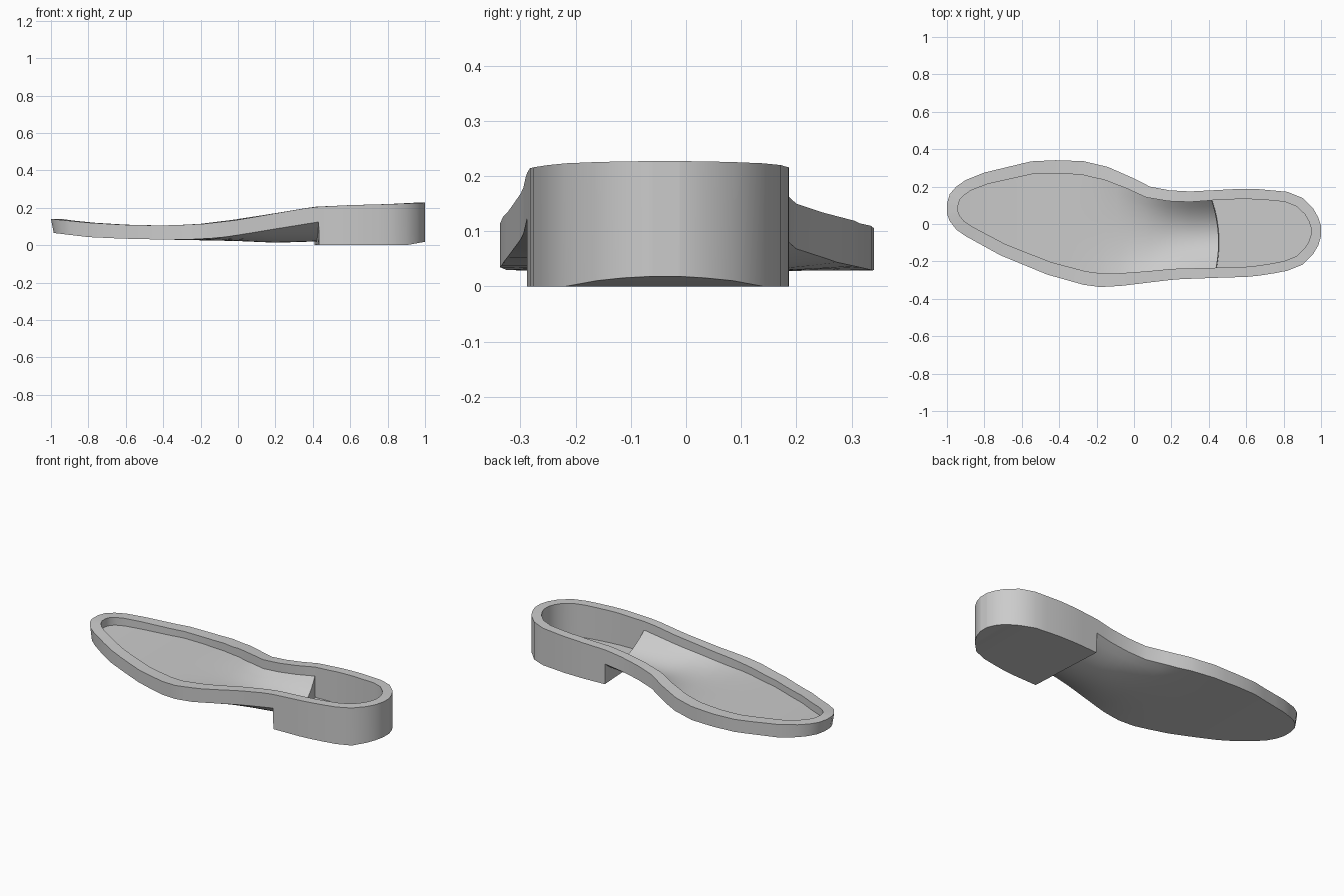
import bpy, bmesh
from mathutils import Vector

if "Cube" in bpy.data.objects:
    bpy.data.objects.remove(bpy.data.objects["Cube"])

K = 12        # divisions across the sole


def interp(table, x):
    if x <= table[0][0]:
        return table[0][1]
    for (x0, y0), (x1, y1) in zip(table, table[1:]):
        if x <= x1:
            return y0 + (y1 - y0) * (x - x0) / (x1 - x0)
    return table[-1][1]


# Plan outline (inner-foot side and outer-foot side) and height profiles along x
HI = [(-1, .11), (-.985, .16), (-.95, .2), (-.9, .235), (-.8, .275), (-.55, .335), (-.42, .341),
      (-.27, .336), (-.14, .305), (-.01, .248), (.085, .2), (.19, .18), (.3, .174), (.55, .187),
      (.67, .186), (.82, .172), (.9, .14), (.957, .085), (.985, .035), (1, -.01)]
LO = [(-1, .055), (-.985, .015), (-.95, -.03), (-.9, -.065), (-.715, -.167), (-.465, -.27),
      (-.27, -.325), (-.18, -.337), (-.07, -.331), (.22, -.296), (.46, -.287), (.6, -.283),
      (.7, -.273), (.82, -.25), (.9, -.218), (.957, -.162), (.985, -.115), (1, -.065)]
TOP = [(-1, .14), (-.8, .12), (-.6, .108), (-.4, .105), (-.2, .112), (0, .135), (.2, .17),
       (.4, .204), (.6, .214), (.8, .219), (1, .227)]
EDGE = [(-1, .065), (-.8, .043), (-.6, .034), (-.3, .028), (-.1, .039), (0, .054), (.2, .087),
        (.43, .124)]
MID = [(-1, .065), (-.8, .043), (-.6, .034), (-.3, .028), (0, .022), (.2, .013), (.43, .02)]
RIM = [(-1, .06), (-.6, .067), (-.2, .074), (.1, .06), (.4, .054), (1, .054)]   # rim width
THICK = [(-1, .034), (-.3, .035), (.1, .032), (.43, .03)]                     # shell thickness

STEP = [.418, .421, .442, .446]   # heel front face, then heel cavity face
XS = [-1, -.985, -.95, -.9, -.8, -.715, -.63, -.55, -.465, -.42, -.35, -.27, -.18, -.14, -.07, -.01,
      .085, .14, .19, .25, .3, .36] + STEP + [.5, .55, .6, .67, .75, .82, .9, .957, .985, 1]
N = len(XS)


def plan(x, side):
    t = HI if side else LO
    y = interp(t, x)
    if x in STEP:                      # heel breast is slightly skewed
        x -= .055 * (y + .05)
        y = interp(t, x)
    return Vector((x, y))


def offset(ring):
    out = []
    for i, p in enumerate(ring):
        a = (p - ring[i - 1]).normalized()
        b = (ring[(i + 1) % len(ring)] - p).normalized()
        n = (Vector((-a.y, a.x)) + Vector((-b.y, b.x))).normalized()
        c = max(.7, n.dot(Vector((-a.y, a.x))))
        out.append(p + n * interp(RIM, p.x) / c)
    return out


def grid(ring):
    """Ring of side points -> rows of points across the sole."""
    lo, hi = ring[:N], ring[N:][::-1]
    return [[a.lerp(b, j / K) for j in range(K + 1)] for a, b in zip(lo, hi)]


outer_ring = [plan(x, 0) for x in XS] + [plan(x, 1) for x in reversed(XS)]
outer, inner = grid(outer_ring), grid(offset(outer_ring))

# Curved front face of the heel cavity
for x, peak in ((STEP[2], .452), (STEP[3], .455)):
    for p in inner[XS.index(x)]:
        p.x = peak - .7 * (p.y + .1) ** 2


def shank(x, j):
    bulge = 1 - (2 * j / K - 1) ** 2
    e = interp(EDGE, x)
    return e + (interp(MID, x) - e) * bulge


def under_z(i, j, p):
    return max(0, (p.x - .9) * .18) if XS[i] >= STEP[1] else shank(p.x, j)


def floor_z(i, j, p):
    return .026 if XS[i] >= STEP[3] else shank(p.x, j) + interp(THICK, p.x)


bm = bmesh.new()


def layer(rows, zf, dx=0):
    return [[bm.verts.new((p.x + (dx if p.x < -.8 else 0) * (-p.x - .8) / .2, p.y, zf(i, j, p)))
             for j, p in enumerate(row)] for i, row in enumerate(rows)]


border = ([(i, 0) for i in range(N)] + [(N - 1, j) for j in range(1, K + 1)]
          + [(i, K) for i in range(N - 2, -1, -1)] + [(0, j) for j in range(K - 1, 0, -1)])


def rim_layer(rows):
    return {k: bm.verts.new((rows[k[0]][k[1]].x, rows[k[0]][k[1]].y,
                             interp(TOP, outer[k[0]][k[1]].x))) for k in border}


def fill(g):
    for i in range(N - 1):
        for j in range(K):
            bm.faces.new((g[i][j], g[i + 1][j], g[i + 1][j + 1], g[i][j + 1]))


def bridge(a, b):
    for m, k in enumerate(border):
        q = border[(m + 1) % len(border)]
        bm.faces.new((a[k], a[q], b[q], b[k]))


def edge_of(g):
    return {k: g[k[0]][k[1]] for k in border}


# Underside with heel block, recessed floor with heel cavity
under, floor = layer(outer, under_z, .015), layer(inner, floor_z)
fill(under)
fill(floor)

# Outer wall, rim top and inner wall
rim_out, rim_in = rim_layer(outer), rim_layer(inner)
bridge(edge_of(under), rim_out)
bridge(rim_out, rim_in)
bridge(rim_in, edge_of(floor))

bmesh.ops.recalc_face_normals(bm, faces=bm.faces)
mesh = bpy.data.meshes.new("shoe_sole")
bm.to_mesh(mesh)
bm.free()
sole = bpy.data.objects.new("shoe_sole", mesh)
bpy.context.collection.objects.link(sole)
bpy.context.view_layer.objects.active = sole
sole.select_set(True)
bpy.ops.object.shade_smooth_by_angle(angle=0.52)
